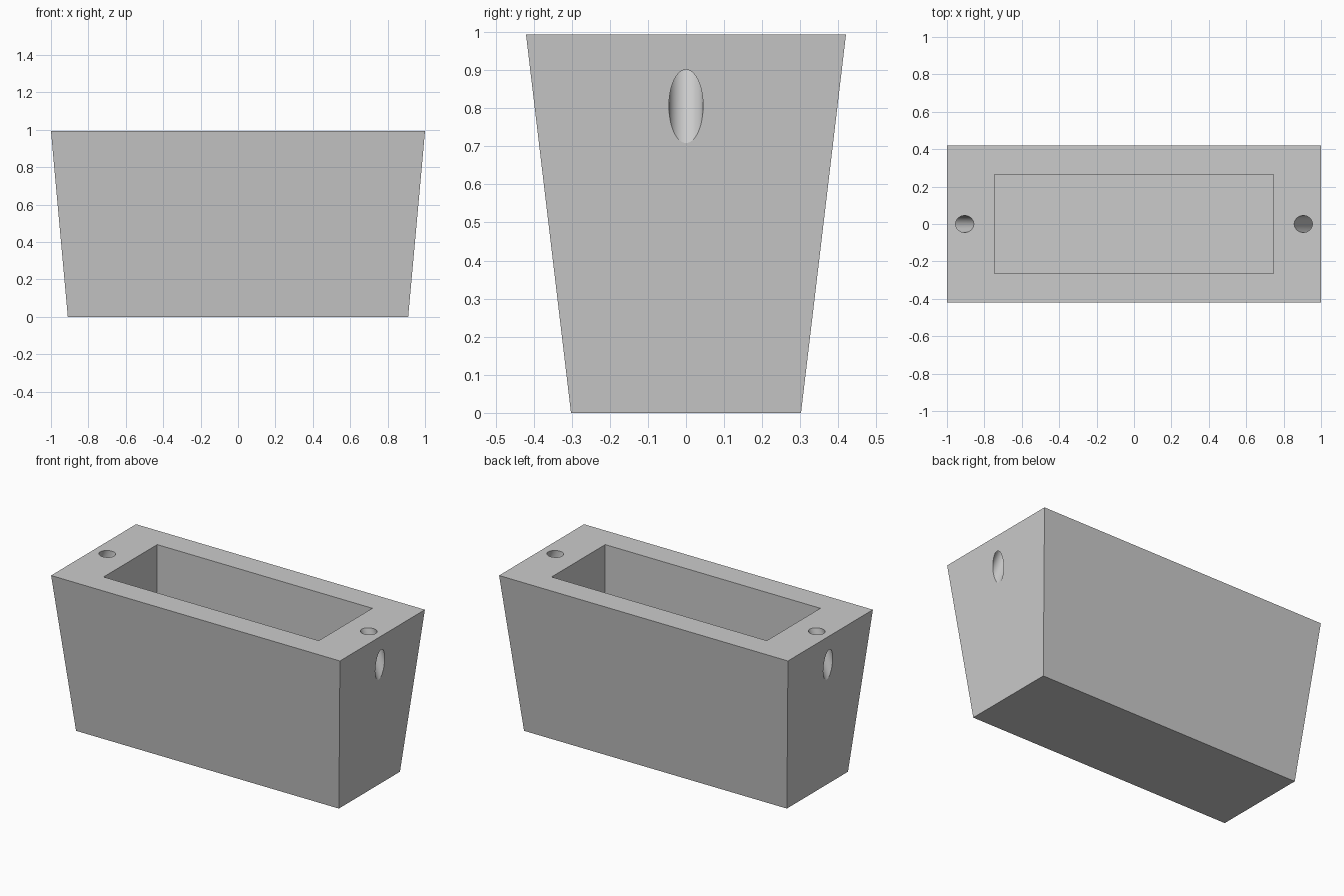
import bpy, bmesh, math
from mathutils import Vector

if "Cube" in bpy.data.objects:
    bpy.data.objects.remove(bpy.data.objects["Cube"])

H = 0.993


def frustum(name, z0, x0, y0, z1, x1, y1):
    """Box with separate half sizes at its bottom and top."""
    bm = bmesh.new()
    rings = [[bm.verts.new((sx * x, sy * y, z)) for sx, sy in ((-1, -1), (1, -1), (1, 1), (-1, 1))]
             for x, y, z in ((x0, y0, z0), (x1, y1, z1))]
    lo, hi = rings
    bm.faces.new(lo[::-1])
    bm.faces.new(hi)
    for i in range(4):
        j = (i + 1) % 4
        bm.faces.new((lo[i], lo[j], hi[j], hi[i]))
    mesh = bpy.data.meshes.new(name)
    bm.to_mesh(mesh)
    bm.free()
    obj = bpy.data.objects.new(name, mesh)
    bpy.context.collection.objects.link(obj)
    return obj


def cut(target, cutter):
    mod = target.modifiers.new("cut", 'BOOLEAN')
    mod.operation = 'DIFFERENCE'
    mod.solver = 'EXACT'
    mod.object = cutter
    bpy.context.view_layer.objects.active = target
    bpy.ops.object.modifier_apply(modifier=mod.name)
    bpy.data.objects.remove(cutter, do_unlink=True)


# Tapered planter body
planter = frustum("planter_box", 0, 0.91, 0.302, H, 1.0, 0.42)

# Straight-walled cavity
cut(planter, frustum("cavity_cutter", 0.12, 0.745, 0.265, 1.2, 0.745, 0.265))

# Slanted cord holes running from the rim out through each end wall
for s in (-1, 1):
    rim, side = Vector((s * 0.905, 0, H)), Vector((s * 0.983, 0, 0.805))
    axis = rim - side
    bpy.ops.mesh.primitive_cylinder_add(
        vertices=48, radius=0.045, depth=0.9, location=(rim + side) / 2,
        rotation=axis.to_track_quat('Z', 'Y').to_euler())
    hole = bpy.context.object
    hole.name = "cord_hole_cutter"
    hole.hide_render = True
    cut(planter, hole)

# Smooth hole walls, crisp box edges
bpy.ops.object.select_all(action='DESELECT')
planter.select_set(True)
bpy.context.view_layer.objects.active = planter
bpy.ops.object.shade_smooth_by_angle(angle=math.radians(20))
